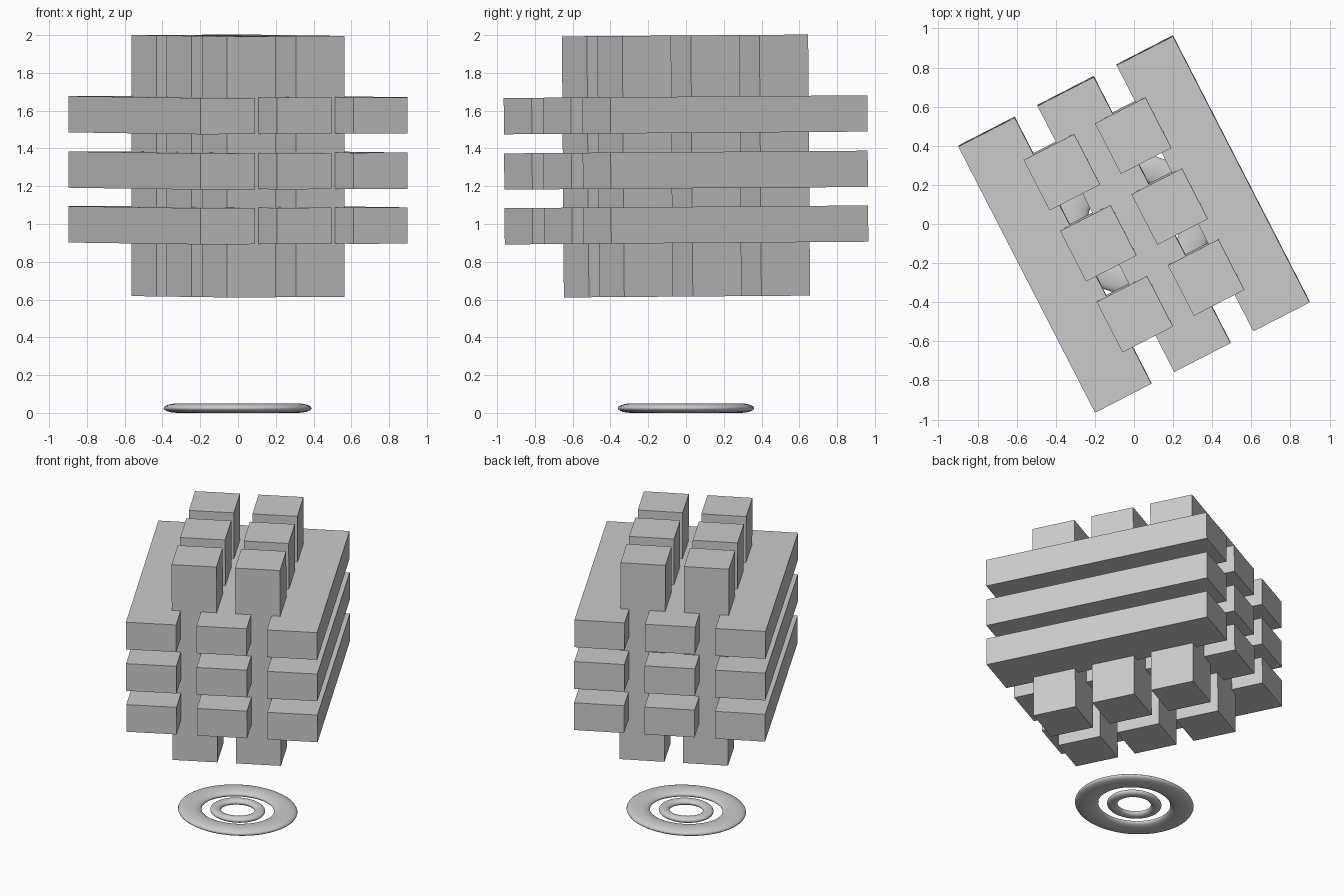
import bpy
from math import radians
from mathutils import Matrix

if "Cube" in bpy.data.objects:
    bpy.data.objects.remove(bpy.data.objects["Cube"])

# Shared orientation of the crossed bars: turned about z, with a hair of lean
CENTRE_Z = 1.307
FRAME = (Matrix.Translation((0, 0, CENTRE_Z)) @ Matrix.Rotation(0.0075, 4, 'X')
         @ Matrix.Rotation(radians(27.2), 4, 'Z'))


def bar(name, centre, size):
    bpy.ops.mesh.primitive_cube_add(size=1)
    ob = bpy.context.object
    ob.name = name
    ob.data.transform(Matrix.Diagonal((*size, 1)))
    ob.matrix_world = FRAME @ Matrix.Translation(centre)


def ring(name, outer, inner, half_height):
    # flattened, slightly oval torus; radii given along x
    tube = (outer - inner) / 2
    bpy.ops.mesh.primitive_torus_add(major_radius=(outer + inner) / 2, minor_radius=tube,
                                     major_segments=64, minor_segments=20)
    ob = bpy.context.object
    ob.name = name
    ob.data.transform(Matrix.Diagonal((1, 0.92, half_height / tube, 1)))
    ob.location = (-0.002, 0, 0.025)
    bpy.ops.object.shade_smooth()


# Horizontal slats: three layers of three
for layer, z in enumerate((0.995, 1.285, 1.578)):
    for col in (-1, 0, 1):
        bar(f"slat_{layer}_{col + 1}", (col * 0.455, 0, z - CENTRE_Z), (0.324, 1.53, 0.192))

# Upright posts: two rows of three
for side in (-1, 1):
    for row in (-1, 0, 1):
        bar(f"post_{side}_{row + 1}", (side * 0.205, row * 0.408, 0), (0.29, 0.29, 1.382))

# Floor rings
ring("outer_ring", 0.392, 0.238, 0.025)
ring("inner_ring", 0.18, 0.11, 0.02)
